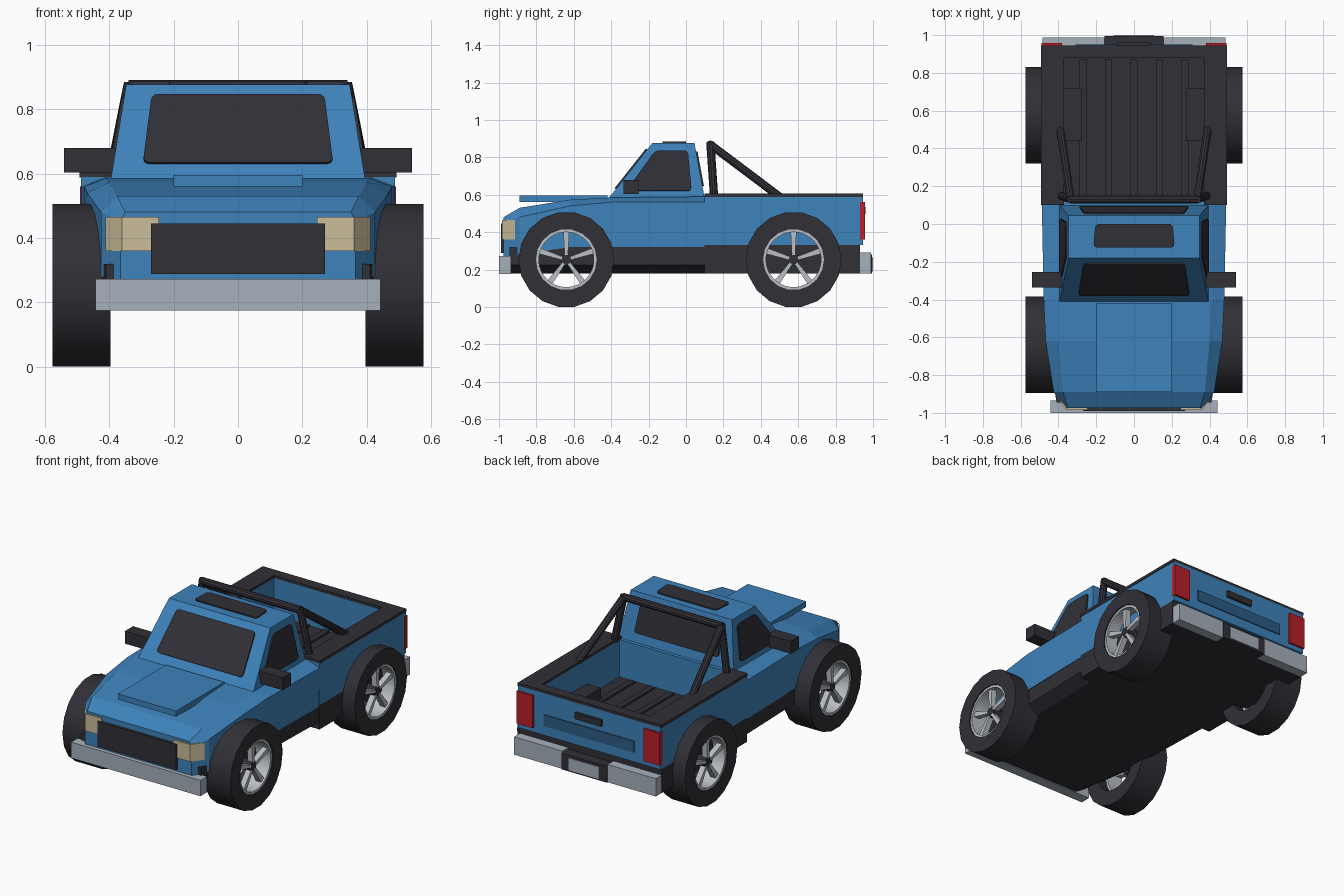
import bpy, bmesh, math
from mathutils import Vector, Matrix

if "Cube" in bpy.data.objects:
    bpy.data.objects.remove(bpy.data.objects["Cube"])


def material(name, rgb):
    m = bpy.data.materials.new(name)
    m.diffuse_color = (*rgb, 1)
    m.use_nodes = True
    m.node_tree.nodes["Principled BSDF"].inputs["Base Color"].default_value = m.diffuse_color
    return m


BLUE = material("blue paint", (0.048, 0.225, 0.5))
DEEP = material("deep blue", (0.026, 0.11, 0.24))
DARK = material("dark plastic", (0.03, 0.029, 0.037))
GREY = material("bumper grey", (0.38, 0.44, 0.5))
SILVER = material("rim silver", (0.5, 0.53, 0.56))
CREAM = material("lamp cream", (0.6, 0.51, 0.32))
RED = material("lamp red", (0.48, 0.014, 0.022))


def finish(name, bm, mat, smooth=False):
    bmesh.ops.recalc_face_normals(bm, faces=bm.faces)
    me = bpy.data.meshes.new(name)
    bm.to_mesh(me)
    bm.free()
    me.materials.append(mat)
    ob = bpy.data.objects.new(name, me)
    bpy.context.collection.objects.link(ob)
    if smooth:
        bpy.ops.object.select_all(action='DESELECT')
        ob.select_set(True)
        bpy.context.view_layer.objects.active = ob
        bpy.ops.object.shade_smooth_by_angle(angle=math.radians(35))
    return ob


def loft(name, rings, mat, smooth=False, closed=False):
    """Skin a row of equal-length point rings; cap the ends unless closed."""
    bm = bmesh.new()
    vs = [[bm.verts.new(p) for p in r] for r in rings]
    n = len(vs[0])
    pairs = list(zip(vs, vs[1:])) + ([(vs[-1], vs[0])] if closed else [])
    for a, b in pairs:
        for i in range(n):
            j = (i + 1) % n
            bm.faces.new((a[i], a[j], b[j], b[i]))
    if not closed:
        bm.faces.new(vs[0])
        bm.faces.new(vs[-1])
    return finish(name, bm, mat, smooth)


def box(name, x, y, z, mat):
    ring = lambda h: [(x[0], y[0], h), (x[1], y[0], h), (x[1], y[1], h), (x[0], y[1], h)]
    return loft(name, [ring(z[0]), ring(z[1])], mat)


def pair(name, x, y, z, mat):
    for side, s in (("left", -1), ("right", 1)):
        box(f"{name}_{side}", sorted((s * x[0], s * x[1])), y, z, mat)


def plate(name, pts, mat, outward, round_by=0.02, thick=0.008):
    """Thin rounded panel lying on a flat face."""
    bm = bmesh.new()
    bm.faces.new([bm.verts.new(p) for p in pts])
    bmesh.ops.bevel(bm, geom=bm.verts[:], offset=round_by, segments=3,
                    profile=0.5, affect='VERTICES')
    bm.normal_update()
    f = bm.faces[:][0]
    n = f.normal.copy()
    if n.dot(Vector(outward)) < 0:
        n.negate()
    ext = bmesh.ops.extrude_face_region(bm, geom=[f], use_keep_orig=True)
    for v in ext["geom"]:
        if isinstance(v, bmesh.types.BMVert):
            v.co += n * thick
    return finish(name, bm, mat)


def tube(name, a, b, r, mat, sides=10):
    a, b = Vector(a), Vector(b)
    bm = bmesh.new()
    m = Matrix.Translation((a + b) / 2) @ (b - a).to_track_quat('Z', 'Y').to_matrix().to_4x4()
    bmesh.ops.create_cone(bm, cap_ends=True, segments=sides, radius1=r, radius2=r,
                          depth=(b - a).length, matrix=m)
    return finish(name, bm, mat, True)


def mirrored(y, half):
    return [(x, y, z) for x, z in half] + [(-x, y, z) for x, z in reversed(half)]


# Front body shell: bottom edge, shoulder, top edge of each cross-section
loft("front_body", [mirrored(y, h) for y, h in (
    (0.10, [(0.485, 0.32), (0.488, 0.56), (0.41, 0.59)]),
    (-0.40, [(0.475, 0.32), (0.478, 0.56), (0.41, 0.585)]),
    (-0.62, [(0.465, 0.32), (0.468, 0.54), (0.40, 0.573)]),
    (-0.89, [(0.425, 0.28), (0.425, 0.48), (0.375, 0.53)]),
    (-0.975, [(0.365, 0.27), (0.365, 0.45), (0.35, 0.48)]))], BLUE)

# Lower skirt with chamfered edge
loft("front_skirt", [mirrored(y, [(w - 0.07, 0.18), (w, 0.225), (w, 0.32)])
                     for y, w in ((0.10, 0.484), (-0.62, 0.464), (-0.945, 0.41))], DARK)
box("bed_skirt", (-0.488, 0.488), (0.10, 0.93), (0.18, 0.33), DARK)

# Raised hood panel
box("hood_panel", (-0.2, 0.2), (-0.89, -0.42), (0.56, 0.595), BLUE)

# Cab
ZB, ZT = 0.58, 0.877
loft("cab", [[(-0.395, -0.415, ZB), (0.395, -0.415, ZB), (0.395, 0.10, ZB), (-0.395, 0.10, ZB)],
             [(-0.347, -0.18, ZT), (0.347, -0.18, ZT), (0.347, 0.045, ZT), (-0.347, 0.045, ZT)]], BLUE)


def at(z, low, high):
    return low + (high - low) * (z - ZB) / (ZT - ZB)


def glass(name, y_low, y_high, w_low, w_high, z0, z1, out):
    pts = [(x, at(z, y_low, y_high), z) for x, z in
           ((-w_low, z0), (w_low, z0), (w_high, z1), (-w_high, z1))]
    plate(name, pts, DARK, (0, out, 0))


glass("windshield", -0.415, -0.18, 0.295, 0.268, 0.63, 0.842, -1)
glass("rear_window", 0.10, 0.045, 0.29, 0.265, 0.645, 0.83, 1)
plate("sunroof", [(-0.215, -0.125, ZT), (0.215, -0.125, ZT), (0.205, 0, ZT), (-0.205, 0, ZT)],
      DARK, (0, 0, 1))
for side, s in (("left", -1), ("right", 1)):
    plate(f"side_window_{side}", [(s * at(z, 0.395, 0.347), y, z) for y, z in
          ((-0.32, 0.62), (0.03, 0.62), (0.01, 0.835), (-0.165, 0.835))], DARK, (s, 0, 0))
pair("mirror", (0.38, 0.54), (-0.335, -0.255), (0.603, 0.68), DARK)

# Cargo bed
pair("bed_wall", (0.37, 0.488), (0.10, 0.945), (0.33, 0.59), BLUE)
box("bed_front_wall", (-0.37, 0.37), (0.10, 0.12), (0.33, 0.59), BLUE)
box("tailgate", (-0.37, 0.37), (0.88, 0.945), (0.33, 0.59), BLUE)
box("bed_floor", (-0.37, 0.37), (0.12, 0.88), (0.33, 0.36), DARK)
for i in range(5):
    x = (i - 2) * 0.135
    box(f"floor_rib_{i + 1}", (x - 0.018, x + 0.018), (0.14, 0.87), (0.36, 0.372), DARK)
pair("wheel_well", (0.275, 0.37), (0.44, 0.72), (0.36, 0.44), DARK)
pair("bed_rail", (0.37, 0.492), (0.10, 0.945), (0.588, 0.606), DARK)
box("tailgate_rail", (-0.37, 0.37), (0.88, 0.945), (0.588, 0.606), DARK)
box("tailgate_panel", (-0.31, 0.31), (0.945, 0.951), (0.39, 0.46), DEEP)
box("tailgate_handle", (-0.09, 0.09), (0.945, 0.96), (0.495, 0.535), DARK)
pair("tail_lamp", (0.38, 0.491), (0.93, 0.958), (0.36, 0.56), RED)

# Roll bar
TOP, R = 0.868, 0.022
tube("roll_bar_top", (-0.34, 0.13, TOP), (0.34, 0.13, TOP), R, DARK)
for side, s in (("left", -1), ("right", 1)):
    tube(f"roll_bar_post_{side}", (s * 0.385, 0.15, 0.59), (s * 0.333, 0.13, TOP + 0.012), R, DARK)
    tube(f"roll_bar_brace_{side}", (s * 0.39, 0.50, 0.59), (s * 0.335, 0.13, TOP), R, DARK)

# Front face: grille, lamps, bumper
box("grille", (-0.27, 0.27), (-0.99, -0.96), (0.288, 0.445), DARK)
for side, s in (("left", -1), ("right", 1)):
    loft(f"head_lamp_{side}", [[(s * x, y, z) for x, y in
         ((0.245, -0.984), (0.36, -0.984), (0.412, -0.915), (0.245, -0.915))]
         for z in (0.36, 0.466)], CREAM)
box("front_bumper", (-0.443, 0.443), (-1.0, -0.935), (0.175, 0.273), GREY)

# Rear bumper with plate holder
pair("rear_bumper", (0.155, 0.485), (0.93, 0.988), (0.18, 0.29), GREY)
box("plate_holder", (-0.155, 0.155), (0.93, 0.995), (0.18, 0.28), DARK)
box("plate", (-0.105, 0.105), (0.995, 1.0), (0.19, 0.265), GREY)


# Wheels
def ring(name, x0, x1, r0, r1, y, z, sides, mat):
    rings = []
    for i in range(sides):
        a = 2 * math.pi * (i + 0.5) / sides
        rings.append([(x, y + r * math.sin(a), z + r * math.cos(a)) for x, r in
                      ((x0, r0), (x1, r0), (x1, r1), (x0, r1))])
    loft(name, rings, mat, True, True)


RAD = 0.256
for end, y in (("front", -0.64), ("rear", 0.575)):
    for side, s in (("left", -1), ("right", 1)):
        tag = f"{end}_{side}"
        ring(f"tire_{tag}", s * 0.395, s * 0.575, 0.163, RAD, y, 0.253, 18, DARK)
        ring(f"rim_{tag}", s * 0.46, s * 0.568, 0.147, 0.165, y, 0.253, 36, SILVER)
        tube(f"hub_{tag}", (s * 0.48, y, 0.253), (s * 0.552, y, 0.253), 0.032, DARK, 12)
        for k in range(5):
            a = 2 * math.pi * k / 5
            d, t = Vector((0, math.sin(a), math.cos(a))), Vector((0, math.cos(a), -math.sin(a)))
            c = Vector((0, y, 0.253))
            loft(f"spoke_{tag}_{k + 1}", [[c + d * r + t * w + Vector((s * x, 0, 0)) for w, x in
                 ((-h, 0.52), (h, 0.52), (h, 0.555), (-h, 0.555))]
                 for r, h in ((0.025, 0.009), (0.152, 0.016))], SILVER)
